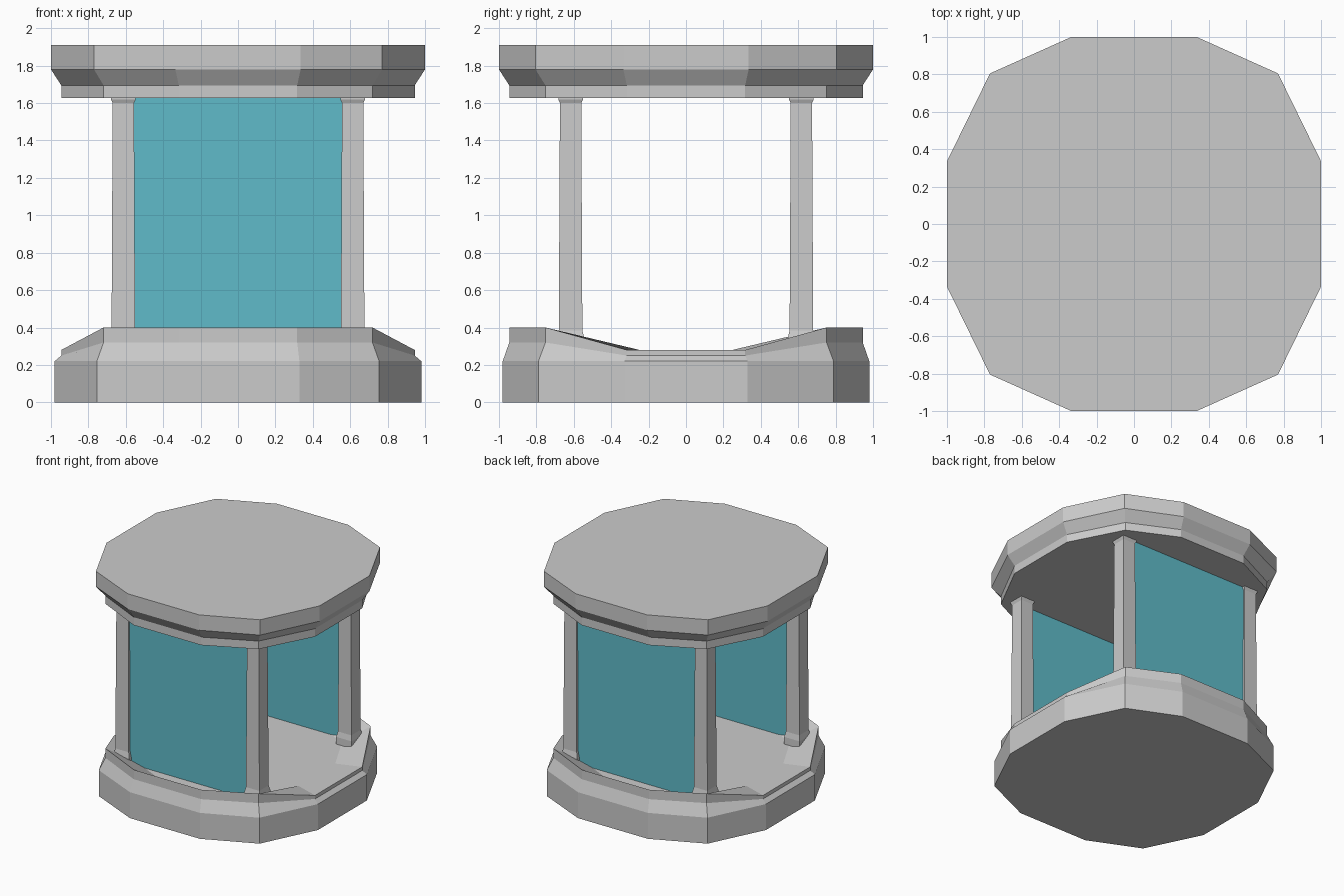
import bpy

if "Cube" in bpy.data.objects:
    bpy.data.objects.remove(bpy.data.objects["Cube"])

# Twelve-sided outline: one quadrant, mirrored around both axes
QUAD = [(1.0, 0.335), (0.77, 0.805), (0.335, 1.0)]
OUTLINE = (QUAD + [(-x, y) for x, y in reversed(QUAD)]
           + [(-x, -y) for x, y in QUAD] + [(x, -y) for x, y in reversed(QUAD)])


def make(name, verts, faces):
    me = bpy.data.meshes.new(name)
    me.from_pydata(verts, [], faces)
    me.update()
    ob = bpy.data.objects.new(name, me)
    bpy.context.collection.objects.link(ob)
    return ob


def ring(scale, z_high, z_side=None, corner=1.0):
    # Side (+x/-x) points may sit lower; diagonal corners may be pulled in
    z_side = z_high if z_side is None else z_side
    out = []
    for x, y in OUTLINE:
        s = scale * (corner if abs(x) > 0.5 and abs(y) > 0.5 else 1)
        out.append((x * s, y * s, z_side if abs(y) < 0.5 else z_high))
    return out


def loft(name, rings):
    n = len(rings[0])
    verts = [v for r in rings for v in r]
    faces = [list(range(n))[::-1]]
    for k in range(len(rings) - 1):
        for i in range(n):
            j = (i + 1) % n
            faces.append([k * n + i, k * n + j, (k + 1) * n + j, (k + 1) * n + i])
    t = (len(rings) - 1) * n
    faces.append([t + i for i in range(n)])
    return make(name, verts, faces)


# Base with dipped side entrances and a rim sloping in to a flat floor
loft("base", [ring(0.98, 0), ring(0.98, 0.22), ring(0.945, 0.32, 0.25, 0.988),
              ring(0.945, 0.40, 0.28, 0.988), ring(0.74, 0.28, 0.28, 0.988)])

# Stepped roof slab
loft("roof", [ring(0.945, 1.627, corner=0.988), ring(0.945, 1.695, corner=0.988),
              ring(1, 1.78), ring(1, 1.91)])

# Four tapered pillars with flared feet and capitals
PROFILE = [(0.075, 0.25), (0.073, 0.34), (0.063, 0.385), (0.057, 1.60),
           (0.066, 1.62), (0.066, 1.64)]
for sx, side in ((-1, "left"), (1, "right")):
    for sy, end in ((-1, "front"), (1, "back")):
        loft(f"{end}_{side}_pillar",
             [[(sx * 0.613 + u * h, sy * 0.617 + v * h, z)
               for u, v in ((-1, -1), (1, -1), (1, 1), (-1, 1))] for h, z in PROFILE])

# Flat glass panes at front and back
glass = bpy.data.materials.new("teal_glass")
glass.diffuse_color = (0.115, 0.5, 0.59, 1)
glass.use_nodes = True
glass.node_tree.nodes["Principled BSDF"].inputs["Base Color"].default_value = glass.diffuse_color
for y, name in ((-0.66, "front_glass"), (0.66, "back_glass")):
    pane = make(name, [(-0.555, y, 0.27), (0.555, y, 0.27), (0.56, y, 1.63), (-0.56, y, 1.63)],
                [(0, 1, 2, 3)])
    pane.data.materials.append(glass)
